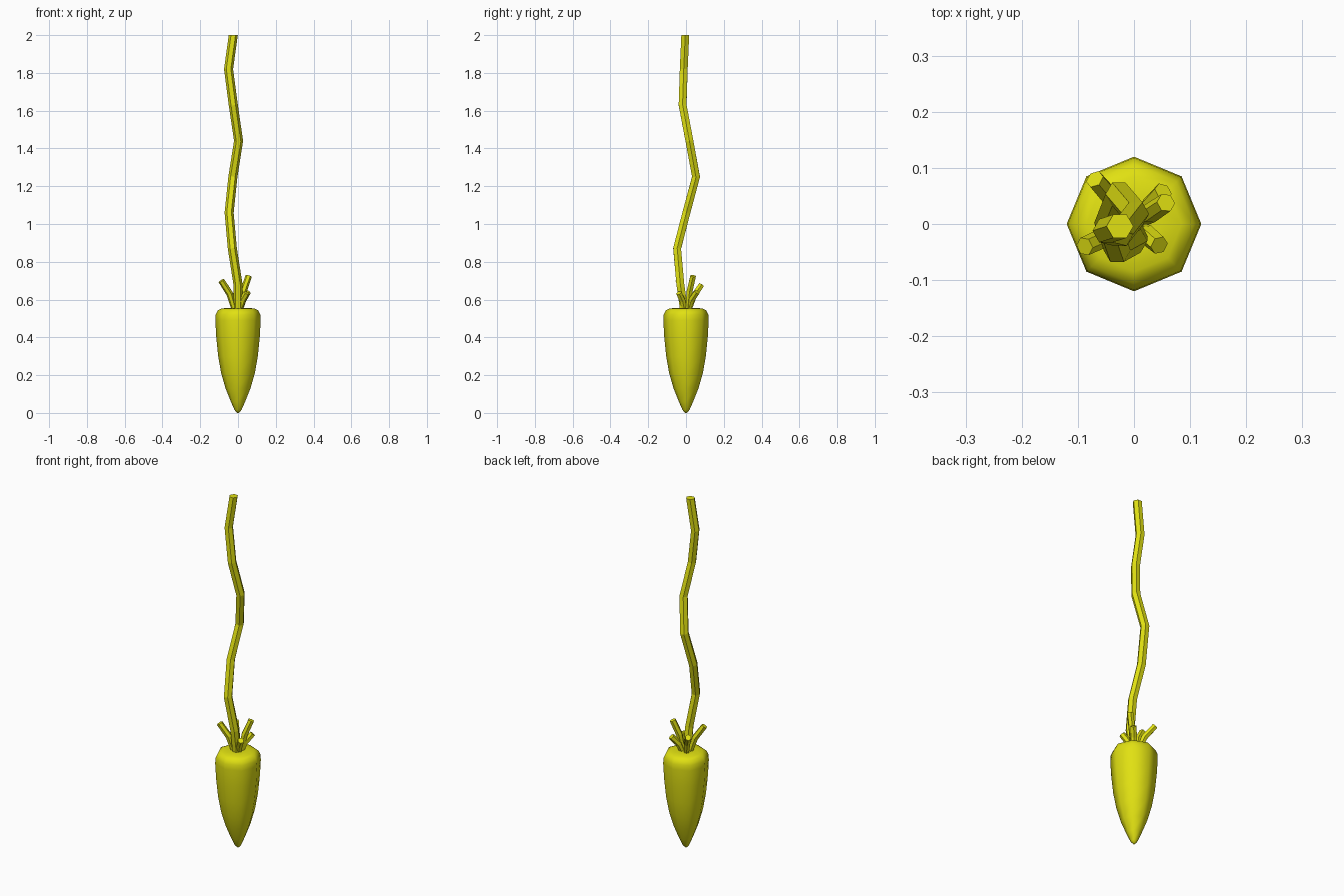
import bpy, bmesh, math
from mathutils import Vector

if "Cube" in bpy.data.objects:
    bpy.data.objects.remove(bpy.data.objects["Cube"])

yellow = bpy.data.materials.new("root_yellow")
yellow.diffuse_color = (0.75, 0.75, 0.006, 1)
yellow.use_nodes = True
yellow.node_tree.nodes["Principled BSDF"].inputs["Base Color"].default_value = yellow.diffuse_color


def skin(name, rings, smooth):
    """Bridge a list of vertex rings into a closed object."""
    bm = bmesh.new()
    loops = [[bm.verts.new(p) for p in ring] for ring in rings]
    n = len(loops[0])
    for a, b in zip(loops, loops[1:]):
        for i in range(n):
            j = (i + 1) % n
            bm.faces.new((a[i], a[j], b[j], b[i]))
    bm.faces.new(loops[0][::-1])
    bm.faces.new(loops[-1])
    bmesh.ops.recalc_face_normals(bm, faces=bm.faces)
    for f in bm.faces:
        f.smooth = smooth
    mesh = bpy.data.meshes.new(name)
    bm.to_mesh(mesh)
    bm.free()
    mesh.materials.append(yellow)
    obj = bpy.data.objects.new(name, mesh)
    bpy.context.collection.objects.link(obj)
    return obj


def tube(name, path, radii, sides=6):
    """Faceted tube along a path, with rings square to the path."""
    pts = [Vector(p) for p in path]
    rings = []
    for k, p in enumerate(pts):
        t = (pts[min(k + 1, len(pts) - 1)] - pts[max(k - 1, 0)]).normalized()
        if name == "stem" and k == len(pts) - 1:
            t = Vector((0, 0, 1))
        u = (Vector((1, 0, 0)) - t * t.x).normalized()
        v = t.cross(u)
        rings.append([p + radii[k] * (u * math.cos(a) + v * math.sin(a))
                      for a in (math.tau * i / sides for i in range(sides))])
    return skin(name, rings, False)


# Tapered eight-sided root
profile = [(0.004, 0), (0.018, 0.015), (0.038, 0.06), (0.066, 0.13),
           (0.089, 0.21), (0.105, 0.30), (0.115, 0.40), (0.12, 0.49),
           (0.118, 0.52), (0.107, 0.543), (0.085, 0.553), (0.05, 0.556)]
skin("root", [[(r * math.cos(math.tau * i / 8), r * math.sin(math.tau * i / 8), z)
               for i in range(8)] for r, z in profile], True)

# Long crooked stem
stem = [(0, -0.01, 0.54), (0, -0.03, 0.68), (-0.03, -0.047, 0.87),
        (-0.047, 0.002, 1.06), (-0.027, 0.053, 1.25), (0.003, 0.018, 1.44),
        (-0.025, -0.018, 1.63), (-0.05, -0.012, 1.82), (-0.025, -0.004, 2.0)]
tube("stem", stem, [0.024] * len(stem))

# Short cut leaf stalks around the crown: tip position of each
tips = [(-0.088, -0.04, 0.70), (0.057, 0.038, 0.725),
        (-0.07, 0.08, 0.675), (0.045, -0.038, 0.635), (0.052, 0.058, 0.64)]
for i, (x, y, z) in enumerate(tips):
    h = z - 0.545
    path = [(x * 0.22, y * 0.22, 0.545),
            (x * 0.5, y * 0.5, 0.545 + h * 0.55), (x, y, z)]
    tube(f"leaf_stalk_{i + 1}", path, [0.014, 0.018, 0.017])
